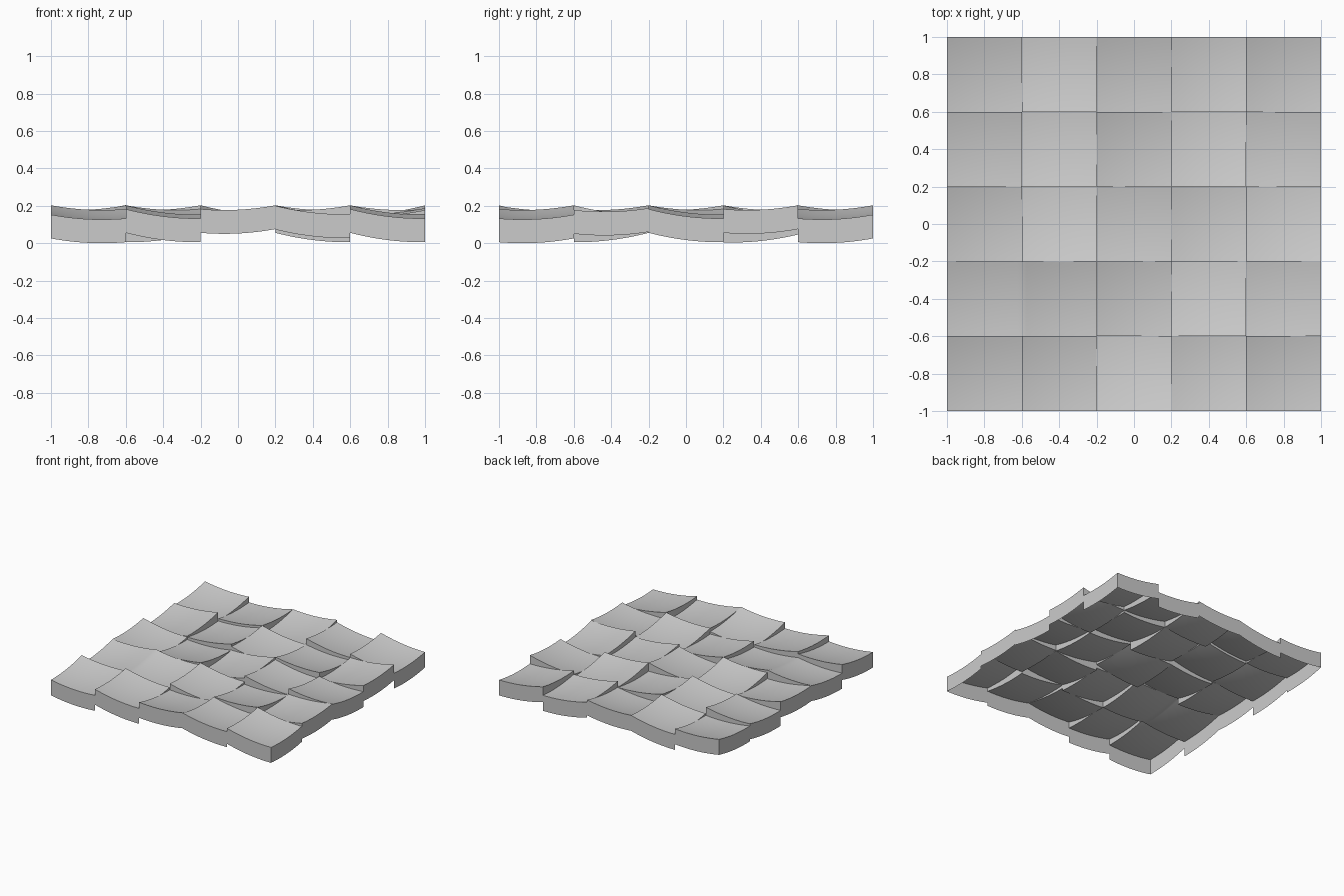
import bpy, bmesh

if "Cube" in bpy.data.objects:
    bpy.data.objects.remove(bpy.data.objects["Cube"])

N = 16            # subdivisions per tile
T = 0.4           # tile size
K = 0.34          # dish curvature
SKIRT = 0.127     # height of the outer rim wall
MEAN = 0.17       # mean corner height
S, L = 0.02, 0.05 # small and large rise across a tile

# rise of every tile along x and y, front row first
TILT = [
    [(-S, L), (-L, S), (S, -L), (-.045, -S), (-L, S)],
    [(S, L), (-S, L), (-L, S), (S, -L), (.03, .01)],
    [(-L, S), (S, -L), (L, S), (-L, -S), (-S, -L)],
    [(.03, .042), (L, -S), (-L, S), (-S, -L), (L, S)],
    [(-S, .042), (L, -S), (S, L), (-L, -S), (-L, S)],
]

bm = bmesh.new()


def strip(lower, upper, flip=False):
    # wall between two matching rows of vertices
    for k in range(N):
        q = [lower[k], lower[k + 1], upper[k + 1], upper[k]]
        f = bm.faces.new(q[::-1] if flip else q)
        f.smooth = True


def drop(row):
    return [bm.verts.new((v.co.x, v.co.y, v.co.z - SKIRT)) for v in row]


# dished, tilted tiles
tiles = {}
for j in range(5):
    for i in range(5):
        a, b = TILT[j][i]
        g = []
        for n in range(N + 1):
            row = []
            for m in range(N + 1):
                u, v = m / N - 0.5, n / N - 0.5
                z = MEAN + a * u + b * v + K * T * T * (u * u + v * v - 0.5)
                row.append(bm.verts.new((-0.8 + T * i + T * u, -0.8 + T * j + T * v, z)))
            g.append(row)
        for n in range(N):
            strip(g[n], g[n + 1])
        tiles[i, j] = g


def side(i, j, name):
    g = tiles[i, j]
    return {"front": g[0], "back": g[N],
            "left": [r[0] for r in g], "right": [r[N] for r in g]}[name]


# step walls between neighbouring tiles
for j in range(5):
    for i in range(5):
        if i < 4:
            strip(side(i + 1, j, "left"), side(i, j, "right"), True)
        if j < 4:
            strip(side(i, j + 1, "front"), side(i, j, "back"))

# outer rim walls, open underneath
for k in range(5):
    for (i, j, name, flip) in ((k, 0, "front", False), (k, 4, "back", True),
                               (0, k, "left", True), (4, k, "right", False)):
        row = side(i, j, name)
        strip(drop(row), row, flip)

# stand on the ground
low = min(v.co.z for v in bm.verts)
for v in bm.verts:
    v.co.z -= low
bmesh.ops.remove_doubles(bm, verts=bm.verts, dist=1e-5)

me = bpy.data.meshes.new("tiled_panel")
bm.to_mesh(me)
bm.free()
panel = bpy.data.objects.new("tiled_panel", me)
bpy.context.collection.objects.link(panel)
bpy.context.view_layer.objects.active = panel
panel.select_set(True)
bpy.ops.object.shade_smooth_by_angle()
